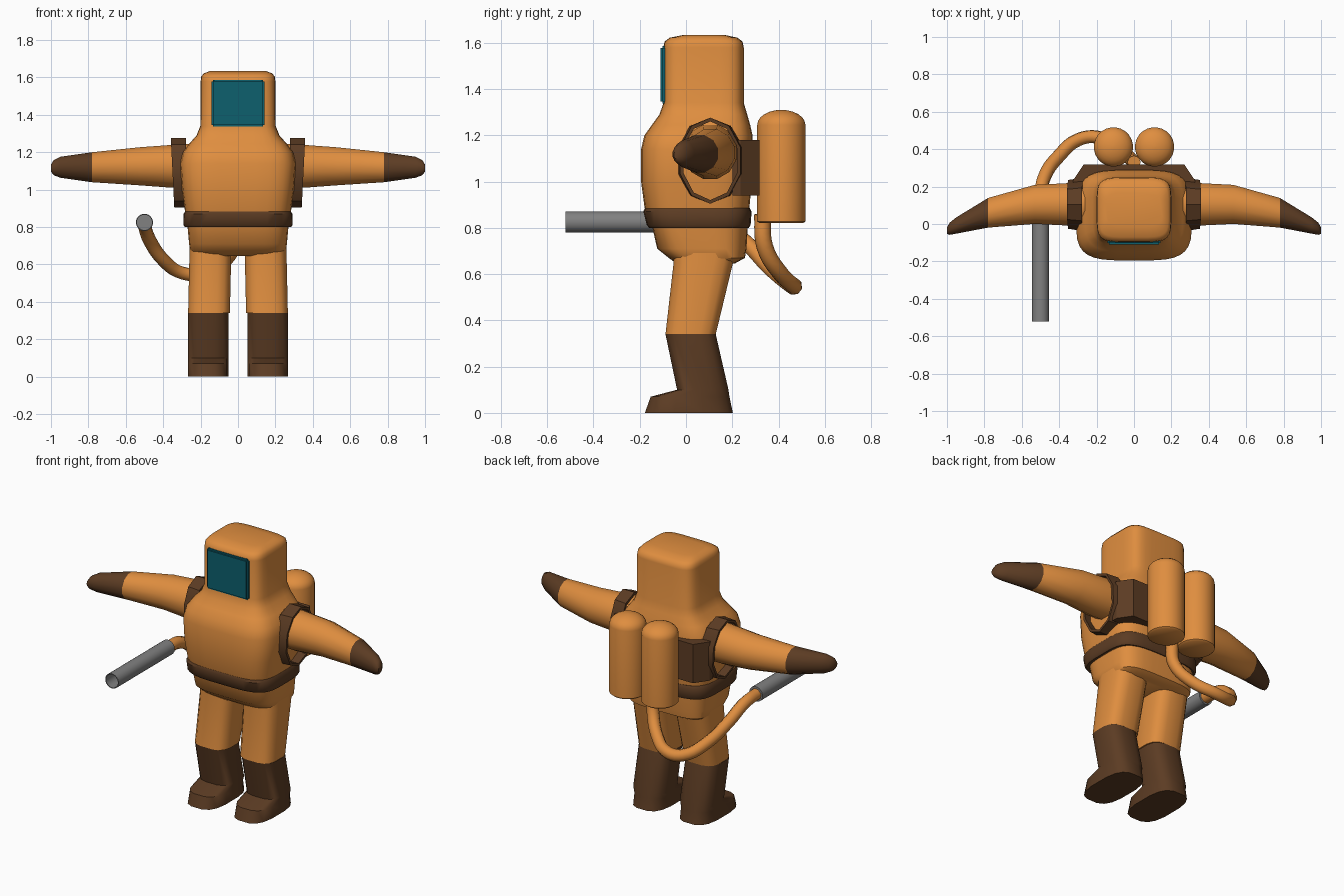
import bpy, bmesh, math
from mathutils import Vector

if "Cube" in bpy.data.objects:
    bpy.data.objects.remove(bpy.data.objects["Cube"])


def material(name, rgb):
    m = bpy.data.materials.new(name)
    m.diffuse_color = (*rgb, 1)
    m.use_nodes = True
    m.node_tree.nodes["Principled BSDF"].inputs["Base Color"].default_value = m.diffuse_color
    return m


ORANGE = material("orange suit", (0.74, 0.27, 0.05))
BROWN = material("brown leather", (0.107, 0.045, 0.017))
TEAL = material("teal glass", (0.004, 0.115, 0.155))
GREY = material("grey metal", (0.22, 0.22, 0.22))


def finish(name, bm, mats, angle=40, rule=None):
    bmesh.ops.recalc_face_normals(bm, faces=bm.faces)
    me = bpy.data.meshes.new(name)
    bm.to_mesh(me)
    bm.free()
    ob = bpy.data.objects.new(name, me)
    bpy.context.collection.objects.link(ob)
    for m in mats:
        me.materials.append(m)
    if rule:
        for p in me.polygons:
            p.material_index = int(rule(p.center))
    bpy.ops.object.select_all(action='DESELECT')
    ob.select_set(True)
    bpy.context.view_layer.objects.active = ob
    bpy.ops.object.shade_smooth_by_angle(angle=math.radians(angle))
    return ob


def loft(name, rings, mats, angle=40, rule=None, closed=False):
    """Skin a row of rings; cap the ends or join last ring to first."""
    bm = bmesh.new()
    vs = [[bm.verts.new(p) for p in r] for r in rings]
    n = len(rings[0])
    pairs = list(zip(vs, vs[1:])) + ([(vs[-1], vs[0])] if closed else [])
    for a, b in pairs:
        for i in range(n):
            j = (i + 1) % n
            bm.faces.new((a[i], a[j], b[j], b[i]))
    if not closed:
        bm.faces.new(vs[0])
        bm.faces.new(vs[-1])
    return finish(name, bm, mats, angle, rule)


def oval(n, ha, hb, e=2.0):
    """Superellipse outline with n points."""
    out = []
    for i in range(n):
        t = 2 * math.pi * (i + 0.5) / n
        c, s = math.cos(t), math.sin(t)
        out.append((math.copysign(abs(c) ** (2 / e), c) * ha,
                    math.copysign(abs(s) ** (2 / e), s) * hb))
    return out


def level(z, xc, hx, y0, y1, n=32, e=4.0):
    """Horizontal ring at height z."""
    return [Vector((xc + a, (y0 + y1) / 2 + b, z))
            for a, b in oval(n, hx, (y1 - y0) / 2, e)]


def upright(x, yc, zc, hy, hz, n=12, lean=0.0):
    """Ring facing along x, sheared by lean."""
    return [Vector((x + lean * b, yc + a, zc + b)) for a, b in oval(n, hy, hz)]


# torso and helmet in one skin
loft("torso_and_helmet", [level(z, 0, h, a, b, e=e) for z, h, a, b, e in (
    (0.80, .275, -.155, .265, 4), (0.89, .285, -.18, .275, 4),
    (1.00, .30, -.195, .285, 4), (1.14, .31, -.195, .29, 4),
    (1.20, .295, -.18, .288, 4), (1.245, .262, -.148, .278, 4),
    (1.29, .222, -.115, .265, 4.5), (1.34, .202, -.098, .25, 5),
    (1.58, .20, -.098, .25, 5), (1.605, .197, -.093, .245, 5),
    (1.622, .183, -.07, .222, 5), (1.634, .15, -.01, .165, 5))],
    [ORANGE], 50)

# visor, a gently bulged plate
bm = bmesh.new()
bmesh.ops.create_cube(bm, size=1)
for v in bm.verts:
    v.co = (v.co.x * .285, -.095 + v.co.y * .03, 1.462 + v.co.z * .25)
bmesh.ops.bevel(bm, geom=bm.edges[:], offset=.009, segments=2, affect='EDGES')
finish("visor", bm, [TEAL])

# belt
loft("belt", [level(z, 0, h, a, b) for z, h, a, b in (
    (.80, .285, -.16, .272), (.812, .293, -.17, .28),
    (.87, .292, -.185, .284), (.885, .283, -.178, .276))], [BROWN])

# hips
loft("hips", [level(z, 0, h, a, b) for z, h, a, b in (
    (.82, .272, -.15, .268), (.71, .262, -.125, .262),
    (.67, .256, -.075, .255), (.645, .235, -.04, .21))], [ORANGE])

for s, side in ((-1, "right"), (1, "left")):
    # leg and boot
    loft(side + "_leg", [level(z, s * x, .113, a, b, 16, 3.2) for z, x, a, b in (
        (.75, .145, -.06, .23), (.65, .148, -.055, .205), (.34, .155, -.09, .13))],
        [ORANGE])
    loft(side + "_boot", [level(z, s * .16, h, a, b, 16, 3) for z, h, a, b in (
        (.34, .11, -.09, .13), (.10, .11, -.04, .185),
        (.07, .11, -.155, .19), (0, .11, -.18, .205))], [BROWN])
    # arm with brown glove
    loft(side + "_arm", [upright(s * x, y, z, hy, hz) for x, y, z, hy, hz in (
        (.25, .105, 1.13, .12, .12), (.36, .105, 1.125, .117, .118),
        (.53, .105, 1.125, .108, .105), (.78, .06, 1.12, .082, .083),
        (.95, -.008, 1.12, .045, .058), (.985, -.025, 1.118, .034, .042),
        (1.0, -.035, 1.115, .018, .02))],
        [ORANGE, BROWN], 50, lambda c: abs(c.x) > .78)
    # shoulder loop
    loft(side + "_shoulder_loop", [
        upright(s * x, .105, 1.09, hy, hz, 10, s * .05) for x, hy, hz in (
            (.27, .15, .186), (.35, .137, .186), (.35, .122, .17), (.27, .135, .17))],
        [BROWN], 30, closed=True)
    # air tank
    prof = [(.82, .095), (.828, .105), (1.245, .105)]
    prof += [(1.245 + .065 * math.sin(t), .105 * math.cos(t))
             for t in (math.pi / 2 * k / 6 for k in range(1, 6))] + [(1.31, .005)]
    loft(side + "_tank", [level(z, s * .11, r, .412 - r, .412 + r, 24, 2)
                          for z, r in prof], [ORANGE])

# back harness panel
outline = [(-.325, .2), (-.325, .235), (-.27, .317), (.27, .317), (.325, .235), (.325, .2)]
loft("back_harness", [[Vector((x, y, z)) for x, y in outline] for z in (.94, 1.18)],
     [BROWN], 30)

# hose from tanks to nozzle
cu = bpy.data.curves.new("hose_path", 'CURVE')
cu.dimensions = '3D'
cu.bevel_depth = .036
cu.bevel_resolution = 2
cu.use_fill_caps = True
cu.resolution_u = 5
pts = [(0, .33, .86), (-.01, .34, .72), (-.09, .41, .60), (-.2, .465, .55),
       (-.3, .45, .555), (-.4, .365, .625), (-.475, .26, .735), (-.5, .15, .81),
       (-.5, .01, .825)]
sp = cu.splines.new('BEZIER')
sp.bezier_points.add(len(pts) - 1)
for b, p in zip(sp.bezier_points, pts):
    b.co = p
    b.handle_left_type = b.handle_right_type = 'AUTO'
cu.materials.append(ORANGE)
bpy.context.collection.objects.link(bpy.data.objects.new("hose", cu))

# hollow nozzle tube
loft("nozzle", [[Vector((-.5 + a, y, .825 + b)) for a, b in oval(20, r, r)]
                for y, r in ((.03, .046), (-.52, .046), (-.52, .041), (-.02, .041))],
     [GREY])
